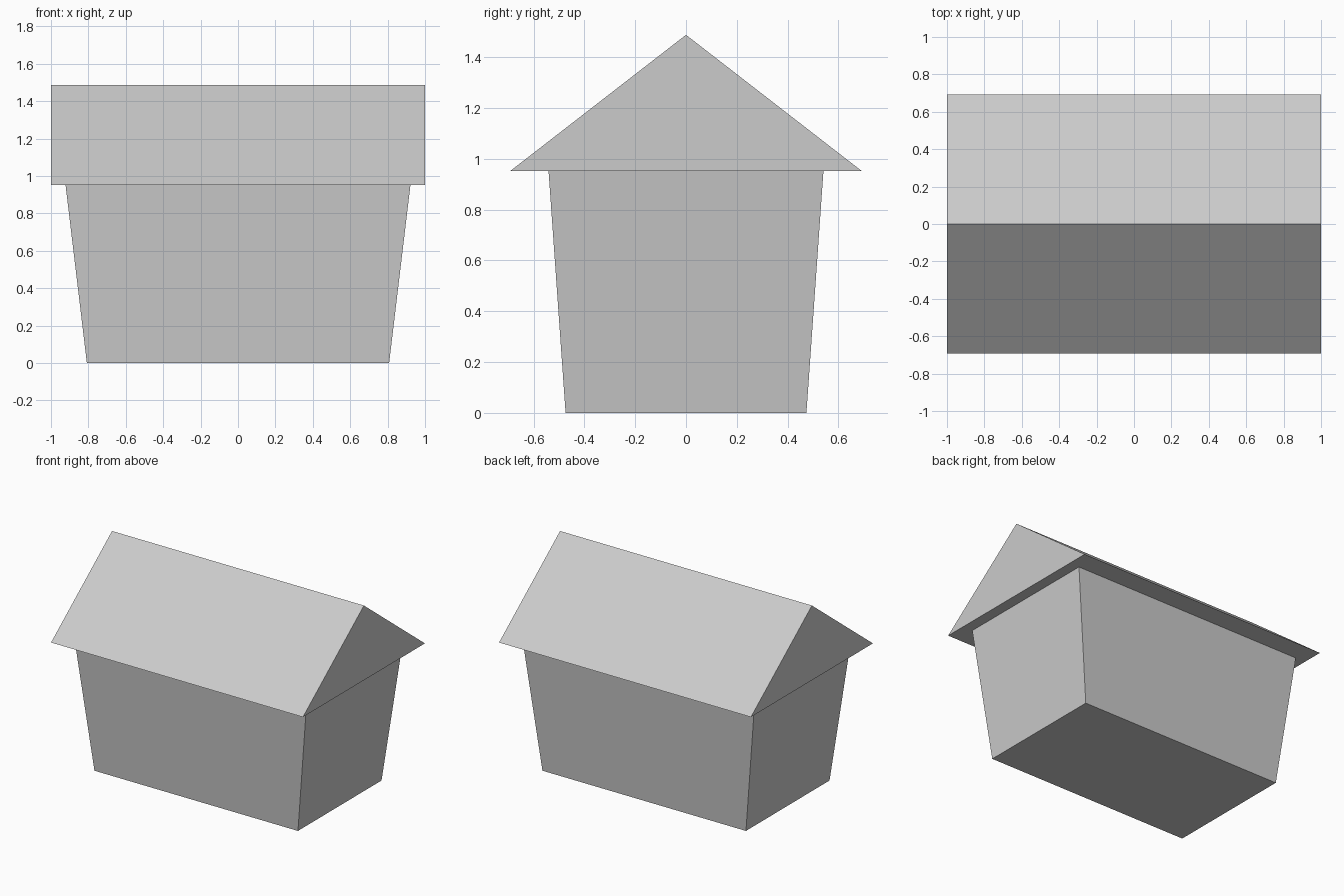
import bpy
import bmesh

default = bpy.data.objects.get("Cube")
if default:
    bpy.data.objects.remove(default, do_unlink=True)

# Single plain grey for the whole house
grey = bpy.data.materials.new("light_grey")
grey.use_nodes = True
colour = (0.6, 0.6, 0.6, 1)
grey.diffuse_color = colour
grey.node_tree.nodes["Principled BSDF"].inputs["Base Color"].default_value = colour

EAVES, RIDGE = 0.952, 1.488


def loft(name, lower, upper, z0, z1):
    """Box with half sizes (x, y) at the lower and upper ends; merges a closed ridge."""
    bm = bmesh.new()
    bmesh.ops.create_cube(bm, size=2)
    for v in bm.verts:
        half, z = (upper, z1) if v.co.z > 0 else (lower, z0)
        v.co = (v.co.x * half[0], v.co.y * half[1], z)
    bmesh.ops.remove_doubles(bm, verts=bm.verts, dist=0.0001)
    bmesh.ops.recalc_face_normals(bm, faces=bm.faces)
    mesh = bpy.data.meshes.new(name)
    bm.to_mesh(mesh)
    bm.free()
    mesh.materials.append(grey)
    obj = bpy.data.objects.new(name, mesh)
    bpy.context.collection.objects.link(obj)
    return obj


# Walls flare outward towards the eaves
loft("house_walls", (0.808, 0.474), (0.922, 0.541), 0, EAVES)

# Gabled roof overhanging on every side, with its ridge along x
loft("gable_roof", (1, 0.692), (1, 0), EAVES, RIDGE)
